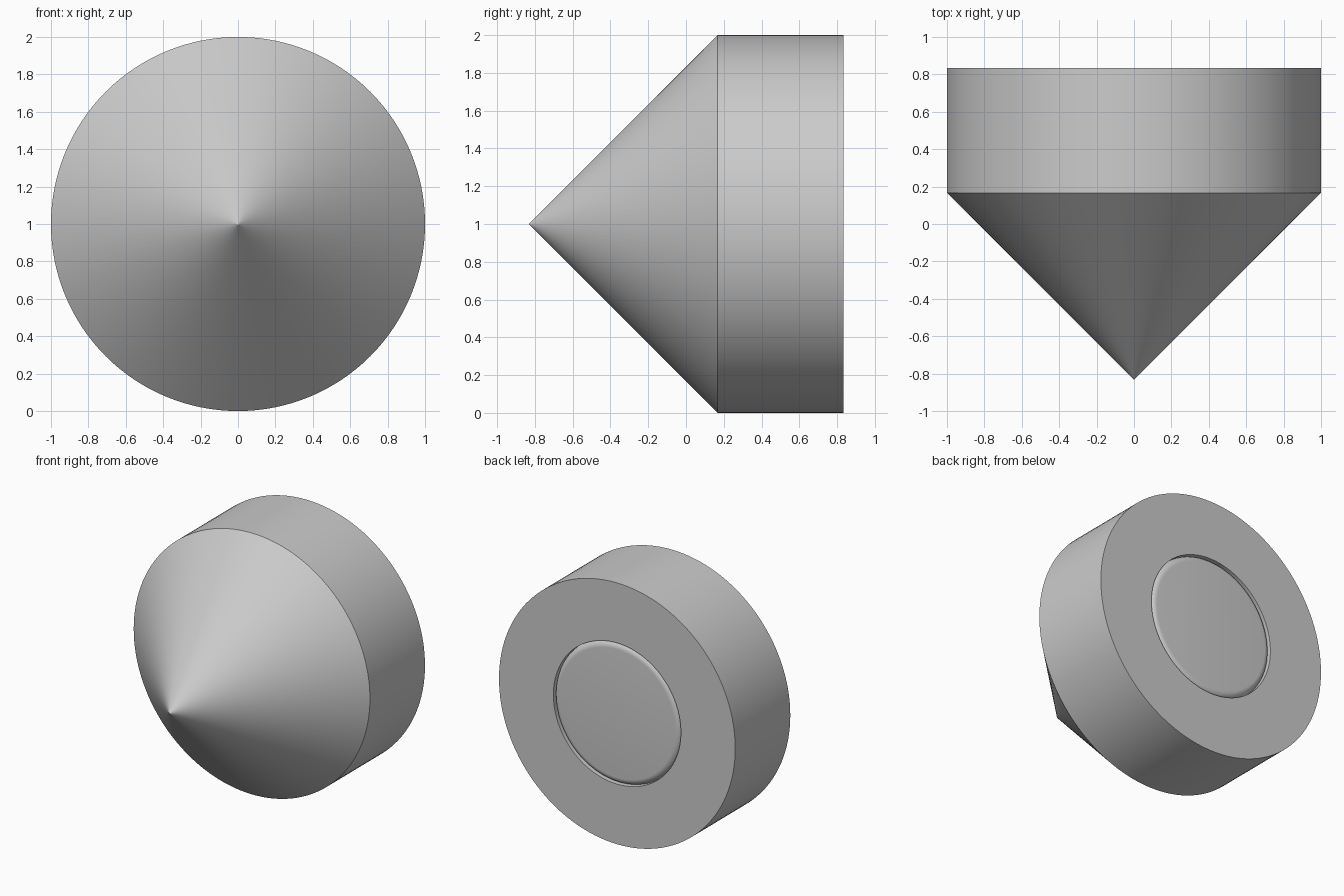
import bpy, bmesh
from math import sin, cos, pi, radians
from mathutils import Vector

cube = bpy.data.objects.get("Cube")
if cube:
    bpy.data.objects.remove(cube, do_unlink=True)

SIDES = 128
TIP, SHOULDER, BACK = -0.833, 0.167, 0.833
HOLE, FILLET = 0.54, 0.05

grey = bpy.data.materials.new("plain grey")
grey.use_nodes = True
colour = (0.6, 0.6, 0.6, 1)
grey.diffuse_color = colour
grey.node_tree.nodes["Principled BSDF"].inputs["Base Color"].default_value = colour


def lathe(name, profile):
    """Revolve (radius, y) points about the y axis at z = 1."""
    bm = bmesh.new()
    verts = [bm.verts.new((r, y, 1)) for r, y in profile]
    edges = [bm.edges.new(pair) for pair in zip(verts, verts[1:])]
    bmesh.ops.spin(bm, geom=verts + edges, cent=Vector((0, 0, 1)), axis=Vector((0, 1, 0)),
                   angle=2 * pi, steps=SIDES, use_duplicate=False)
    bmesh.ops.remove_doubles(bm, verts=bm.verts[:], dist=1e-5)
    bmesh.ops.recalc_face_normals(bm, faces=bm.faces[:])
    mesh = bpy.data.meshes.new(name)
    bm.to_mesh(mesh)
    bm.free()
    mesh.materials.append(grey)
    obj = bpy.data.objects.new(name, mesh)
    bpy.context.collection.objects.link(obj)
    bpy.ops.object.select_all(action='DESELECT')
    obj.select_set(True)
    bpy.context.view_layer.objects.active = obj
    bpy.ops.object.shade_smooth_by_angle(angle=radians(30))
    return obj


# Conical nose, cylindrical body and the wall of the hole in the back
lathe("cone_body", [(0, TIP), (0.008, TIP + 0.008), (1, SHOULDER), (1, BACK),
                    (HOLE, BACK), (HOLE, BACK - FILLET)])

# Flush plug with a rounded edge, filling the hole
steps = 8
arc = [(HOLE - FILLET + FILLET * cos(a), BACK - FILLET + FILLET * sin(a))
       for a in (pi / 2 * i / steps for i in range(steps + 1))]
lathe("back_plug", arc + [(0, BACK)])
